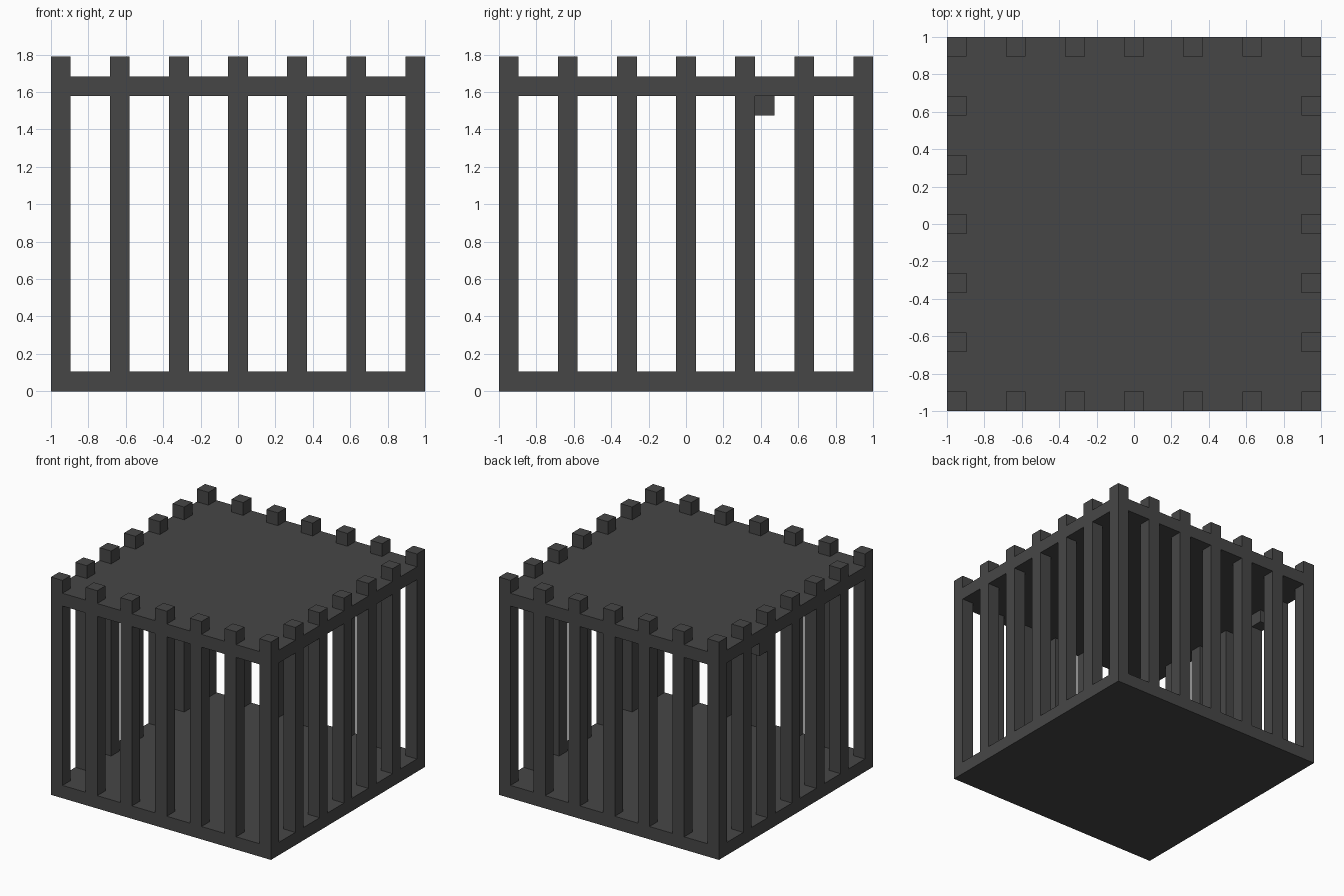
import bpy

if "Cube" in bpy.data.objects:
    bpy.data.objects.remove(bpy.data.objects["Cube"], do_unlink=True)

N = 19            # width and depth in grid cells
U = 2 / N         # size of one cell

# Single dark grey material
grey = bpy.data.materials.new("dark_grey")
grey.use_nodes = True
colour = (0.062, 0.062, 0.062, 1)
grey.diffuse_color = colour
bsdf = next(n for n in grey.node_tree.nodes if n.type == 'BSDF_PRINCIPLED')
bsdf.inputs["Base Color"].default_value = colour
bsdf.inputs["Roughness"].default_value = 0.9


def box(name, lo, hi):
    """Box between two grid corners, in cells from the lower front corner."""
    size = [(b - a) * U for a, b in zip(lo, hi)]
    mid = [(a + b) / 2 * U for a, b in zip(lo, hi)]
    bpy.ops.mesh.primitive_cube_add(size=1, location=(mid[0] - 1, mid[1] - 1, mid[2]))
    ob = bpy.context.object
    ob.name = name
    ob.scale = size
    bpy.ops.object.transform_apply(location=False, rotation=False, scale=True)
    ob.data.materials.append(grey)
    return ob


# Floor and roof slabs
box("floor_slab", (0, 0, 0), (N, N, 1))
box("roof_slab", (0, 0, 15), (N, N, 16))

# Bars around the edge, each continued above the roof by a stub
for i in range(0, N, 3):
    for j in range(0, N, 3):
        if i in (0, N - 1) or j in (0, N - 1):
            box("bar", (i, j, 1), (i + 1, j + 1, 15))
            box("roof_stub", (i, j, 16), (i + 1, j + 1, 17))

# Small block tucked under the roof beside one bar of the -x wall
box("latch_block", (0, 13, 14), (1, 14, 15))
